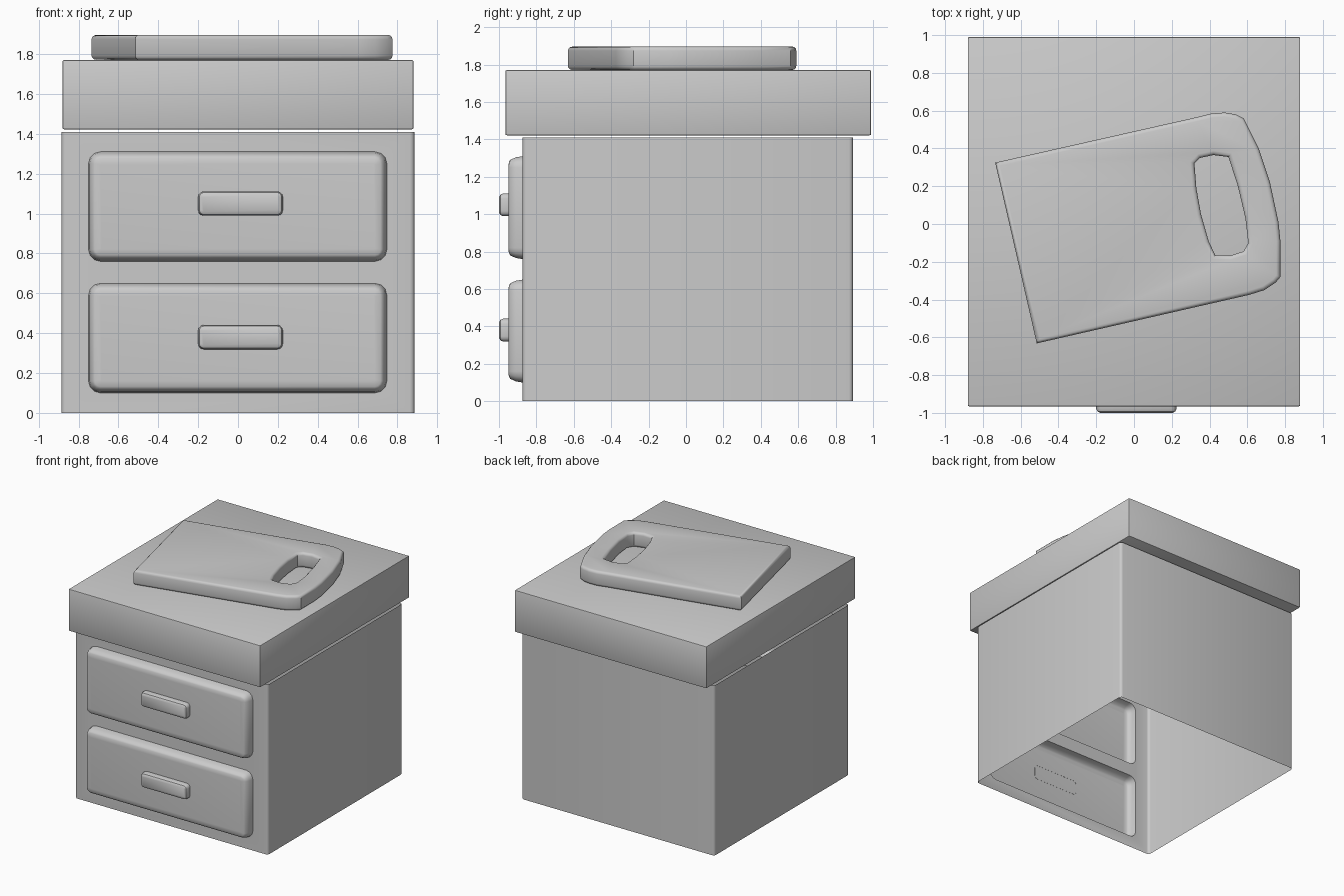
import bpy, bmesh, math
from mathutils import Vector

if "Cube" in bpy.data.objects:
    bpy.data.objects.remove(bpy.data.objects["Cube"])


def finish(name, bm, angle=35):
    bmesh.ops.recalc_face_normals(bm, faces=bm.faces)
    me = bpy.data.meshes.new(name)
    bm.to_mesh(me)
    bm.free()
    ob = bpy.data.objects.new(name, me)
    bpy.context.collection.objects.link(ob)
    smooth(ob, angle)
    return ob


def smooth(ob, angle=35):
    bpy.ops.object.select_all(action='DESELECT')
    ob.select_set(True)
    bpy.context.view_layer.objects.active = ob
    bpy.ops.object.shade_smooth_by_angle(angle=math.radians(angle))


def rounded_rect(u0, u1, v0, v1, r, seg=3):
    pts = []
    for cu, cv, a0 in ((u1 - r, v1 - r, 0), (u0 + r, v1 - r, 90),
                       (u0 + r, v0 + r, 180), (u1 - r, v0 + r, 270)):
        for i in range(seg + 1):
            a = math.radians(a0 + 90 * i / seg)
            pts.append((cu + r * math.cos(a), cv + r * math.sin(a)))
    return pts


def loop_edges(bm, vs):
    return [bm.edges.get((a, b)) or bm.edges.new((a, b)) for a, b in zip(vs, vs[1:] + vs[:1])]


def bridge(bm, a, b):
    n = len(a)
    for i in range(n):
        j = (i + 1) % n
        bm.faces.new((a[i], a[j], b[j], b[i]))


def raised_panel(bm, box, r, steps):
    """Rounded panel open at the back; steps are (inset, y) rings. Returns back rim."""
    x0, x1, z0, z1 = box
    rings = []
    for d, y in steps:
        pts = rounded_rect(x0 + d, x1 - d, z0 + d, z1 - d, max(r - d, 0.006))
        rings.append([bm.verts.new((x, y, z)) for x, z in pts])
    for a, b in zip(rings, rings[1:]):
        bridge(bm, a, b)
    bm.faces.new(rings[-1])
    return rings[0]


# Cabinet: thin open shell, with both drawer fronts pushed out of the front wall
X, YF, YB, H = 0.885, -0.873, 0.893, 1.41
bm = bmesh.new()
outline = rounded_rect(-X, X, YF, YB, 0.022, 3)
low = [bm.verts.new((x, y, 0)) for x, y in outline]
top = [bm.verts.new((x, y, H)) for x, y in outline]
bridge(bm, low, top)
front = [f for f in bm.faces if abs(f.calc_center_median().y - YF) < 1e-4]
bmesh.ops.delete(bm, geom=front, context='FACES_ONLY')
fv = [v for v in low + top if abs(v.co.y - YF) < 1e-4]
fv.sort(key=lambda v: math.atan2(v.co.z - H / 2, v.co.x))
edges = loop_edges(bm, fv)
for z0 in (0.10, 0.76):
    rim = raised_panel(bm, (-0.75, 0.747, z0, z0 + 0.55), 0.06,
                       [(0, YF), (0.006, -0.91), (0.02, -0.94), (0.032, -0.947), (0.06, -0.95)])
    edges += loop_edges(bm, rim)
bmesh.ops.triangle_fill(bm, use_beauty=True, edges=edges, normal=Vector((0, -1, 0)))
finish("cabinet_with_drawers", bm)

# Drawer handles
for name, zc in (("lower_handle", 0.38), ("upper_handle", 1.05)):
    bm = bmesh.new()
    raised_panel(bm, (-0.2, 0.225, zc - 0.061, zc + 0.061), 0.028,
                 [(0, -0.949), (0, -0.978), (0.006, -0.992), (0.02, -1.0)])
    finish(name, bm)

# Overhanging lid
bm = bmesh.new()
bmesh.ops.create_cube(bm, size=1)
for v in bm.verts:
    v.co = (v.co.x * 1.76, v.co.y * 1.956 + 0.012, v.co.z * 0.348 + 1.596)
bmesh.ops.bevel(bm, geom=bm.edges[:], offset=0.008, segments=2, affect='EDGES', profile=0.5)
finish("lid", bm)

# Board with a grip hole lying turned on the lid
outer = [(-.735, .325), (.33, .565), (.41, .585), (.48, .59), (.54, .58), (.58, .56),
         (.66, .40), (.72, .22), (.765, .01), (.775, -.09), (.775, -.28),
         (.75, -.31), (.69, -.35), (.61, -.375), (-.515, -.632)]
hole = [(.32, .32), (.35, .35), (.42, .365), (.50, .355), (.55, .2), (.59, .03),
        (.605, -.1), (.58, -.145), (.51, -.167), (.43, -.165), (.395, -.09),
        (.355, .05), (.33, .19)]
cu = bpy.data.curves.new("board", 'CURVE')
cu.dimensions = '2D'
cu.fill_mode = 'BOTH'
cu.extrude, cu.bevel_depth, cu.bevel_resolution, cu.offset = 0.0405, 0.022, 2, -0.022
for pts in (outer, hole):
    s = cu.splines.new('POLY')
    s.points.add(len(pts) - 1)
    for p, (x, y) in zip(s.points, pts):
        p.co = (x, y, 0, 1)
    s.use_cyclic_u = True
board = bpy.data.objects.new("board", cu)
bpy.context.collection.objects.link(board)
board.location.z = 1.8335
bpy.ops.object.select_all(action='DESELECT')
board.select_set(True)
bpy.context.view_layer.objects.active = board
bpy.ops.object.convert(target='MESH')
board = bpy.context.view_layer.objects.active
bm = bmesh.new()
bm.from_mesh(board.data)
bmesh.ops.remove_doubles(bm, verts=bm.verts, dist=1e-4)
bmesh.ops.recalc_face_normals(bm, faces=bm.faces)
bm.to_mesh(board.data)
bm.free()
smooth(board)
